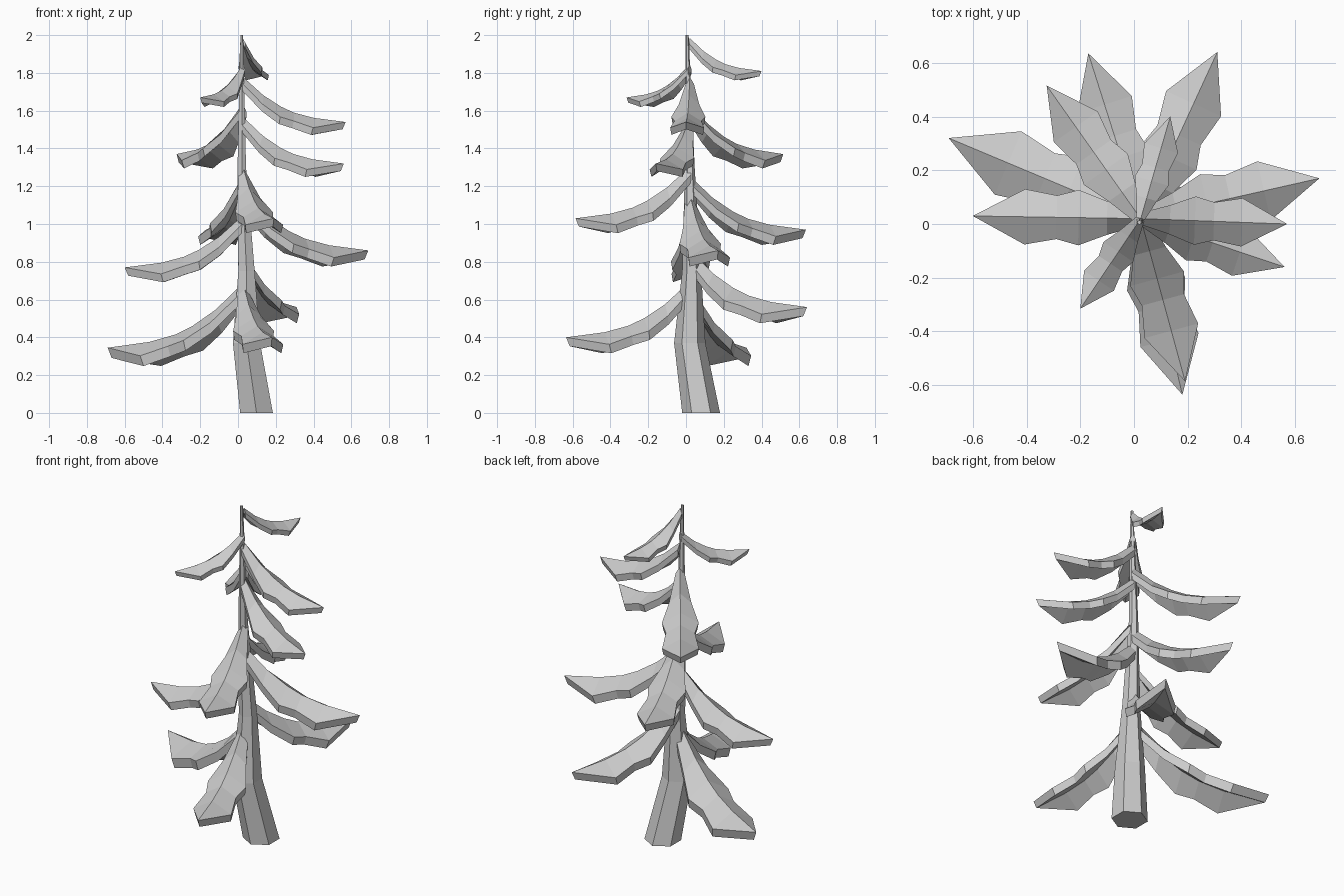
import bpy, bmesh, math
from mathutils import Vector

if "Cube" in bpy.data.objects:
    bpy.data.objects.remove(bpy.data.objects["Cube"], do_unlink=True)

grey = bpy.data.materials.new("plain grey")
grey.use_nodes = True
GREY = (0.6, 0.6, 0.6, 1)
grey.diffuse_color = GREY
grey.node_tree.nodes["Principled BSDF"].inputs["Base Color"].default_value = GREY


def finish(bm, name):
    bmesh.ops.remove_doubles(bm, verts=bm.verts, dist=0.0005)
    bmesh.ops.recalc_face_normals(bm, faces=bm.faces)
    mesh = bpy.data.meshes.new(name)
    bm.to_mesh(mesh)
    bm.free()
    mesh.materials.append(grey)
    bpy.context.collection.objects.link(bpy.data.objects.new(name, mesh))


def loft(name, rings):
    """Bridge closed rings of equal size and cap both ends."""
    bm = bmesh.new()
    rows = [[bm.verts.new(p) for p in ring] for ring in rings]
    n = len(rows[0])
    for a, b in zip(rows, rows[1:]):
        for i in range(n):
            j = (i + 1) % n
            bm.faces.new((a[i], a[j], b[j], b[i]))
    bm.faces.new(rows[0])
    bm.faces.new(rows[-1])
    finish(bm, name)


# Bent six-sided trunk: height, centre x, centre y, radius
TRUNK = [(0, 0.098, 0.08, 0.1), (0.37, 0.045, 0.02, 0.083), (0.75, 0.045, 0.03, 0.05),
         (1.3, 0.02, 0.02, 0.026), (2.0, 0.02, 0.006, 0.008)]
loft("trunk", [[(x + r * math.sin(math.radians(a)), y + r * math.cos(math.radians(a)), z)
                for a in range(0, 360, 60)] for z, x, y, r in TRUNK])

# Bough shape per unit length: distance out, ridge height, half width, droop of sides
BOUGH = [(0, 0.44, 0.04, 0.07), (0.2, 0.26, 0.1, 0.09), (0.37, 0.15, 0.165, 0.1),
         (0.5, 0.09, 0.13, 0.08), (0.69, 0.04, 0.165, 0.095), (1, 0, 0, 0)]
THICK = 0.07


def bough(name, tip):
    """Roof-shaped bough with jagged sides, reaching from the trunk to its tip."""
    tip = Vector(tip)
    out = Vector((tip.x - 0.025, tip.y - 0.02, 0))
    size = out.length
    out.normalize()
    side = Vector((-out.y, out.x, 0))
    root = tip - out * size

    def point(t, s, h):
        return root + (out * t + side * s + Vector((0, 0, h))) * size

    rings = []
    for t, h, w, d in BOUGH:
        low = t * 0.97
        rings.append([point(t, -w, h - d), point(t, 0, h), point(t, w, h - d),
                      point(low, w * 0.93, h - d - THICK), point(low, 0, h - THICK),
                      point(low, -w * 0.93, h - d - THICK)])
    loft(name, rings)


# Tips spiral up the trunk
TIPS = [(-0.69, 0.32, 0.345), (0.18, -0.635, 0.4), (0.31, 0.64, 0.56), (-0.6, 0.03, 0.77),
        (0.69, 0.17, 0.86), (-0.17, 0.635, 0.97), (0.19, -0.585, 1.03), (0.56, -0.16, 1.32),
        (-0.325, 0.515, 1.37), (0.57, 0, 1.54), (-0.2, -0.315, 1.67), (0.135, 0.4, 1.81)]
for number, tip in enumerate(TIPS, 1):
    bough(f"bough_{number}", tip)
